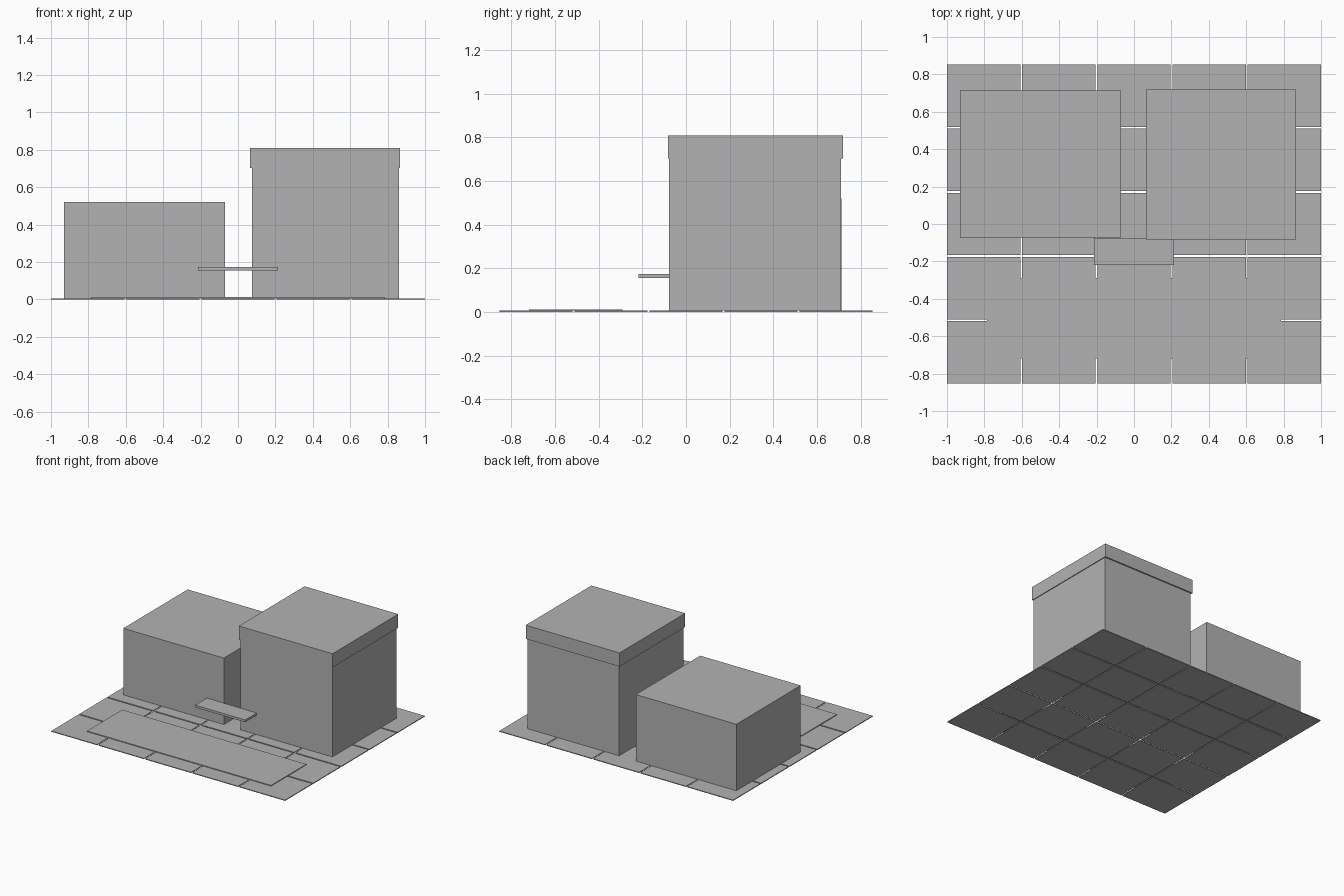
import bpy, bmesh

if "Cube" in bpy.data.objects:
    bpy.data.objects.remove(bpy.data.objects["Cube"])

grey = bpy.data.materials.new("plain_grey")
grey.diffuse_color = (0.45, 0.45, 0.45, 1)
grey.use_nodes = True
grey.node_tree.nodes["Principled BSDF"].inputs["Base Color"].default_value = grey.diffuse_color


def box(name, x, y, z):
    """Axis-aligned box from (min, max) ranges."""
    bm = bmesh.new()
    bmesh.ops.create_cube(bm, size=1)
    for v in bm.verts:
        v.co = [(r[0] + r[1]) / 2 + c * (r[1] - r[0]) for r, c in zip((x, y, z), v.co)]
    me = bpy.data.meshes.new(name)
    bm.to_mesh(me)
    bm.free()
    me.materials.append(grey)
    ob = bpy.data.objects.new(name, me)
    bpy.context.collection.objects.link(ob)
    return ob


# Ground: 5 x 5 paving slabs with narrow joints
N, HX, HY, GAP, TOP = 5, 1.0, 0.853, 0.01, 0.006
tx = (2 * HX - (N - 1) * GAP) / N
ty = (2 * HY - (N - 1) * GAP) / N
for i in range(N):
    for j in range(N):
        x0 = -HX + i * (tx + GAP)
        y0 = -HY + j * (ty + GAP)
        box(f"ground_slab_{i}_{j}", (x0, x0 + tx), (y0, y0 + ty), (0, TOP))

# Forecourt plate in front of the buildings
box("forecourt", (-0.787, 0.787), (-0.72, -0.29), (TOP, 0.012))

# Low building on the left
box("low_building", (-0.93, -0.07), (-0.073, 0.713), (TOP, 0.52))

# Tall building on the right with overhanging roof band
box("tall_building", (0.075, 0.861), (-0.077, 0.709), (TOP, 0.702))
box("roof_band", (0.065, 0.867), (-0.083, 0.719), (0.702, 0.808))

# Entrance canopy bridging both fronts
box("entrance_canopy", (-0.214, 0.214), (-0.218, -0.075), (0.155, 0.173))
